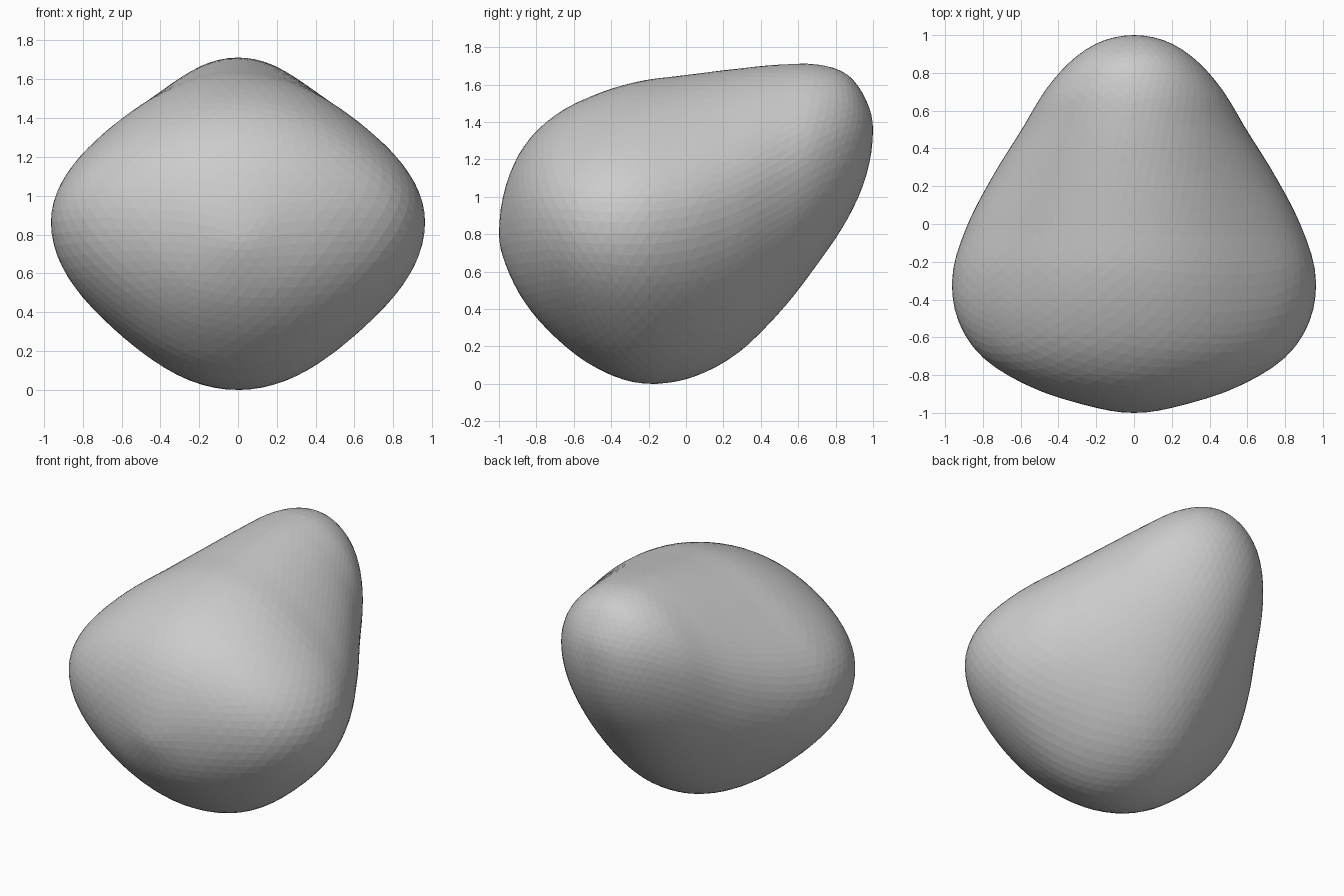
import bpy, bmesh, math

if "Cube" in bpy.data.objects:
    bpy.data.objects.remove(bpy.data.objects["Cube"])

# Profile stations every 15 degrees from the front tip (y=-1) to the back tip (y=1)
TOP = [.80, 1.05, 1.27, 1.43, 1.54, 1.615, 1.65, 1.682, 1.706, 1.706, 1.65, 1.51, 1.36]
BOT = [.80, .64, .44, .255, .095, .004, .024, .15, .38, .645, .885, 1.12, 1.36]
WIDE = [0, .23, .54, .80, .935, .96, .88, .745, .595, .47, .33, .175, 0]
# How much the cross-section shoulders are flattened towards the side lobes
FLAT = [0, .01, .03, .05, .065, .075, .075, .06, .04, .02, .01, 0, 0]


def sample(table, t):
    """Smooth (Catmull-Rom) lookup along a profile."""
    n = len(table) - 1
    i = min(int(t), n - 1)
    f = t - i
    b, c = table[i], table[i + 1]
    a = table[i - 1] if i > 0 else 2 * b - c
    d = table[i + 2] if i + 2 <= n else 2 * c - b
    return b + .5 * f * (c - a + f * (2 * a - 5 * b + 4 * c - d + f * (3 * (b - c) + d - a)))


# Rounded pebble: a faceted ball reshaped to the side and top profiles
bm = bmesh.new()
bmesh.ops.create_icosphere(bm, subdivisions=5, radius=1)
for v in bm.verts:
    x, y, z = v.co.normalized()
    t = (math.asin(max(-1, min(1, y))) / math.pi + .5) * 12
    top, bot, wide, flat = (sample(p, t) for p in (TOP, BOT, WIDE, FLAT))
    r = math.hypot(x, z)
    cx, cz = (x / r, z / r) if r > 1e-6 else (0, 0)
    s = 1 - flat * (2 * cx * cz) ** 2 * (.8 if cz > 0 else 1)
    mid = (top + bot) / 2 + .035 * (top - bot)
    v.co = (wide * cx * s, y, mid + s * cz * ((top - mid) if cz > 0 else (mid - bot)))

low = min(v.co.z for v in bm.verts)
bmesh.ops.translate(bm, verts=bm.verts, vec=(0, 0, -low))
bmesh.ops.recalc_face_normals(bm, faces=bm.faces)

mesh = bpy.data.meshes.new("pebble")
bm.to_mesh(mesh)
bm.free()
bpy.context.collection.objects.link(bpy.data.objects.new("pebble", mesh))
